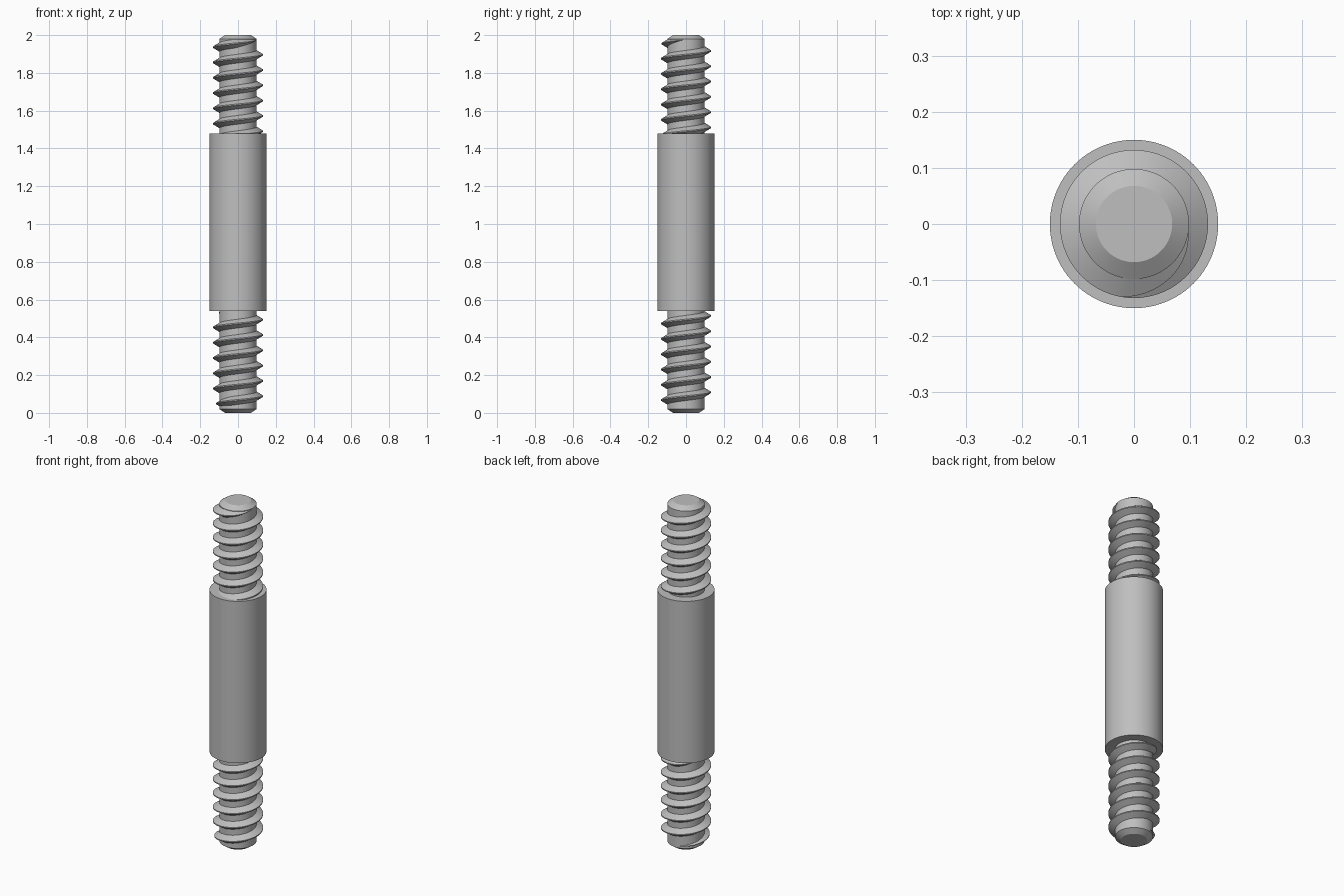
import bpy
import bmesh
import math

if "Cube" in bpy.data.objects:
    bpy.data.objects.remove(bpy.data.objects["Cube"])

CORE, CREST, COLLAR = 0.098, 0.132, 0.15
PITCH = 0.081
SEGMENTS = 96

steel = bpy.data.materials.new("light_grey_steel")
steel.use_nodes = True
colour = (0.52, 0.52, 0.52, 1)
steel.diffuse_color = colour
steel.node_tree.nodes["Principled BSDF"].inputs["Base Color"].default_value = colour


def finish(bm, name):
    """Turn a bmesh into a smooth object with crisp edges."""
    bmesh.ops.recalc_face_normals(bm, faces=bm.faces)
    mesh = bpy.data.meshes.new(name)
    bm.to_mesh(mesh)
    bm.free()
    mesh.materials.append(steel)
    obj = bpy.data.objects.new(name, mesh)
    bpy.context.collection.objects.link(obj)
    bpy.ops.object.select_all(action="DESELECT")
    obj.select_set(True)
    bpy.context.view_layer.objects.active = obj
    bpy.ops.object.shade_smooth_by_angle(angle=math.radians(20))
    return obj


def skin(bm, rings, closed):
    """Bridge equal vertex loops and cap both ends."""
    for a, b in zip(rings, rings[1:]):
        for i in range(len(a)):
            j = (i + 1) % len(a)
            bm.faces.new((a[i], a[j], b[j], b[i]))
    if closed:
        bm.faces.new(rings[0])
        bm.faces.new(rings[-1])


def lathe(name, profile):
    bm = bmesh.new()
    rings = []
    for radius, z in profile:
        angles = [math.tau * i / SEGMENTS for i in range(SEGMENTS)]
        rings.append([bm.verts.new((radius * math.cos(a), radius * math.sin(a), z))
                      for a in angles])
    skin(bm, rings, True)
    return finish(bm, name)


def thread(name, top_angle, top_z, sweep, fade_top, fade_bottom):
    """Right-handed thread running down from its top end, tapering at the ends."""
    bm = bmesh.new()
    rings = []
    steps = int(sweep / 5)
    root = CORE - 0.003
    for i in range(steps + 1):
        turned = sweep * i / steps
        size = 1.0
        if fade_top:
            size = min(size, turned / fade_top)
        if fade_bottom:
            size = min(size, (sweep - turned) / fade_bottom)
        size = max(size, 0.03)
        angle = math.radians(top_angle - turned)
        z = top_z - PITCH * turned / 360
        tip = root + (CREST - root) * size
        section = ((root, 0.025 * size), (tip, 0.003 * size),
                   (tip, -0.003 * size), (root, -0.025 * size))
        rings.append([bm.verts.new((r * math.cos(angle), r * math.sin(angle), z + dz))
                      for r, dz in section])
    skin(bm, rings, True)
    return finish(bm, name)


# Core rod with chamfered tips
lathe("core_rod", [(0.068, 0), (CORE, 0.02), (CORE, 1.98), (0.068, 2)])

# Plain cylindrical sleeve around the middle
lathe("middle_sleeve", [(COLLAR, 0.54), (COLLAR, 1.48)])

# Upper thread runs into the sleeve, lower thread fades out at both ends
thread("upper_thread", 0, 1.977, 2340, 100, 0)
thread("lower_thread", 190, 0.536, 2260, 90, 160)
